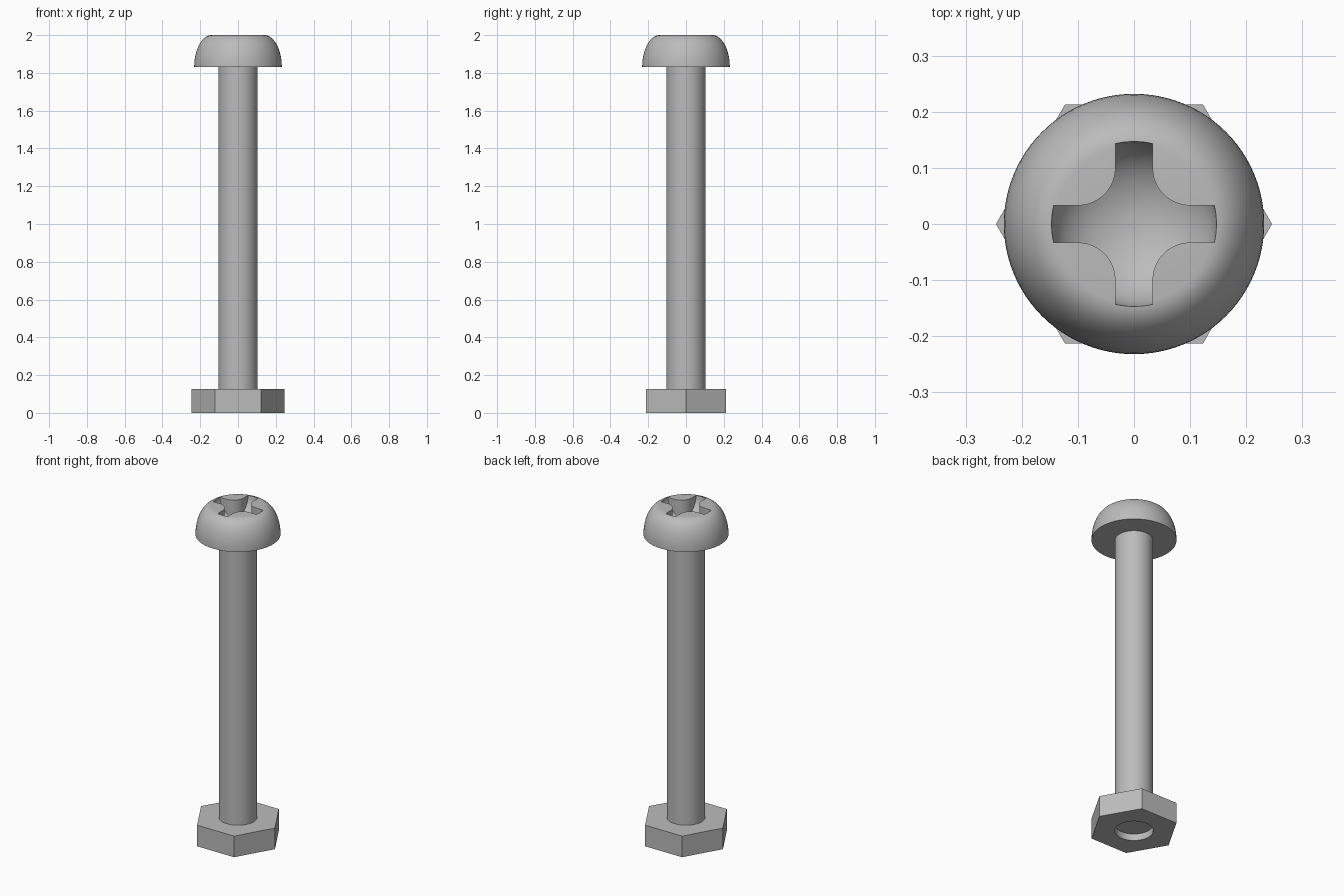
import bpy, math

if "Cube" in bpy.data.objects:
    bpy.data.objects.remove(bpy.data.objects["Cube"], do_unlink=True)

steel = bpy.data.materials.new("grey_steel")
GREY = (0.5, 0.5, 0.5, 1)
steel.diffuse_color = GREY
steel.use_nodes = True
steel.node_tree.nodes["Principled BSDF"].inputs["Base Color"].default_value = GREY


def build(name, verts, faces):
    mesh = bpy.data.meshes.new(name)
    mesh.from_pydata(verts, [], faces)
    mesh.materials.append(steel)
    ob = bpy.data.objects.new(name, mesh)
    bpy.context.collection.objects.link(ob)
    return ob


def prism(name, outline, z0, z1):
    n = len(outline)
    verts = [(x, y, z) for z in (z0, z1) for x, y in outline]
    faces = [(i, (i + 1) % n, n + (i + 1) % n, n + i) for i in range(n)]
    faces += [tuple(reversed(range(n))), tuple(range(n, 2 * n))]
    return build(name, verts, faces)


def circle(radius, sides):
    return [(radius * math.cos(math.tau * i / sides),
             radius * math.sin(math.tau * i / sides)) for i in range(sides)]


def lathe(name, profile, sides=96):
    # stacked rings from bottom to top, capped at both ends
    n, rows = sides, len(profile)
    verts = [(x, y, z) for r, z in profile for x, y in circle(r, n)]
    faces = [(k * n + i, k * n + (i + 1) % n, (k + 1) * n + (i + 1) % n, (k + 1) * n + i)
             for k in range(rows - 1) for i in range(n)]
    faces += [tuple(reversed(range(n))), tuple(range((rows - 1) * n, rows * n))]
    return build(name, verts, faces)


def boolean(target, tool, operation):
    mod = target.modifiers.new("cut", "BOOLEAN")
    mod.object, mod.operation, mod.solver = tool, operation, "EXACT"
    select(target)
    bpy.ops.object.modifier_apply(modifier=mod.name)
    bpy.data.objects.remove(tool, do_unlink=True)


def select(ob):
    bpy.ops.object.select_all(action="DESELECT")
    ob.select_set(True)
    bpy.context.view_layer.objects.active = ob


def smooth(ob):
    select(ob)
    bpy.ops.object.shade_smooth_by_angle(angle=math.radians(30))


# Domed head
TOP, HEAD_BASE = 2.0, 1.83
dome = [(0.14 + 0.092 * math.cos(t), HEAD_BASE + (TOP - HEAD_BASE) * math.sin(t))
        for t in (math.pi / 2 * i / 14 for i in range(15))]
head = lathe("head", dome)

# Cross-shaped driver recess with filleted inner corners and a bowl floor
ARM, REACH, FILLET = 0.033, 0.2, 0.067
quarter = [(REACH, ARM)]
for i in range(13):
    a = -math.pi / 2 - math.pi / 2 * i / 12
    quarter.append((ARM + FILLET + FILLET * math.cos(a), ARM + FILLET + FILLET * math.sin(a)))
quarter.append((ARM, REACH))
cross = []
for q in range(4):
    c, s = round(math.cos(q * math.pi / 2)), round(math.sin(q * math.pi / 2))
    cross += [(c * x - s * y, s * x + c * y) for x, y in quarter]
recess = prism("recess_cutter", cross, 1.8, 2.1)

BOWL, DEPTH = 0.147, 0.12
bowl_profile = [(BOWL * math.sin(t), TOP - DEPTH * math.cos(t))
                for t in (math.pi / 2 * i / 14 for i in range(1, 15))]
bowl_profile.append((BOWL, TOP + 0.05))
boolean(recess, lathe("bowl_cutter", bowl_profile), "INTERSECT")
boolean(head, recess, "DIFFERENCE")
smooth(head)

# Plain shaft, ending just inside the nut
shaft = prism("shaft", circle(0.104, 64), 0.04, HEAD_BASE + 0.01)
smooth(shaft)

# Hexagonal nut with a through hole
nut = prism("nut", circle(0.246, 6), 0, 0.127)
boolean(nut, prism("hole_cutter", circle(0.105, 64), -0.1, 0.3), "DIFFERENCE")
smooth(nut)
